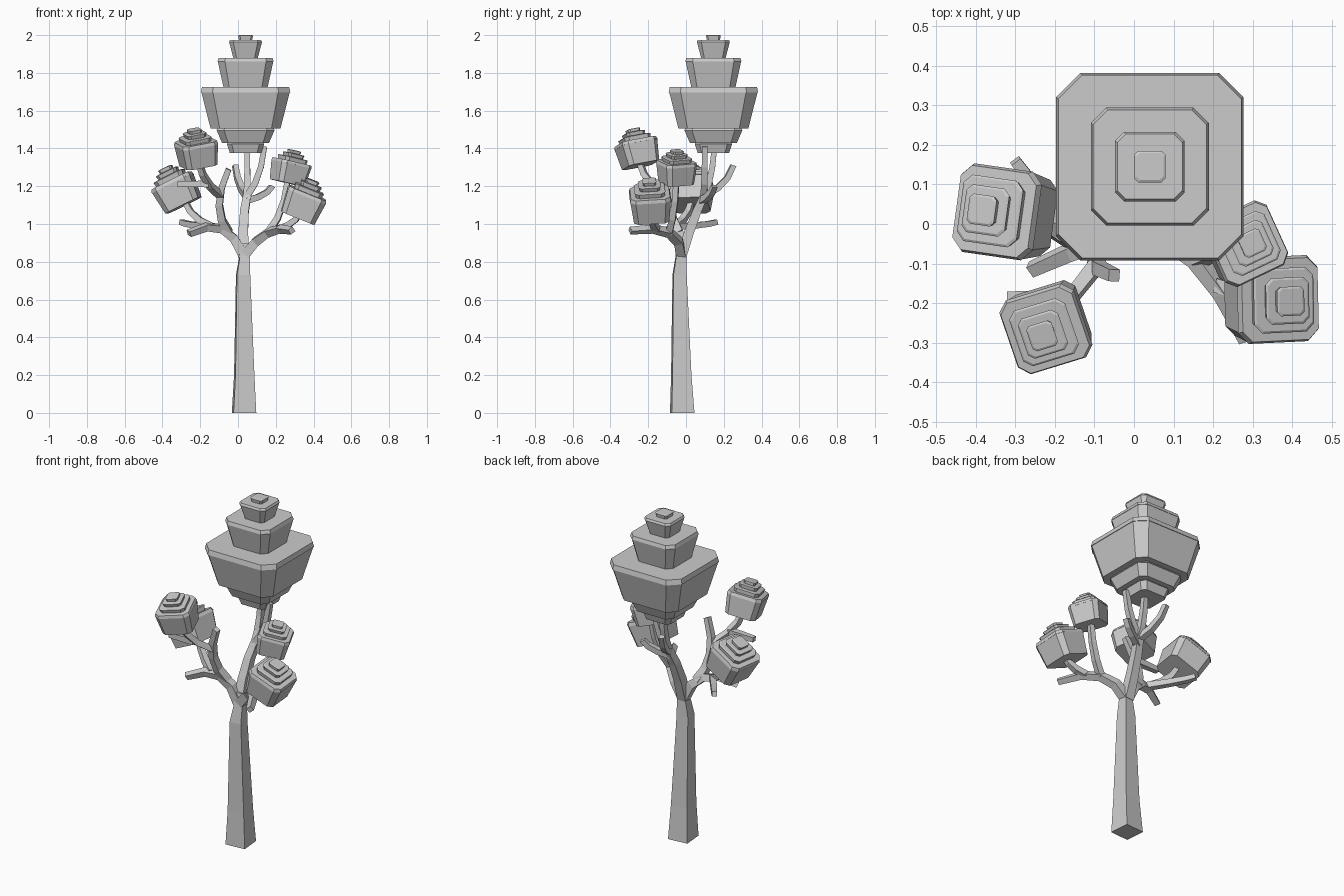
import bpy, bmesh
from math import radians
from mathutils import Vector, Quaternion

if "Cube" in bpy.data.objects:
    bpy.data.objects.remove(bpy.data.objects["Cube"])

UP = Vector((0, 0, 1))
SQUARE = ((1, 1), (-1, 1), (-1, -1), (1, -1))


def loft(name, rings):
    """Skin a stack of equal-sized point rings and cap both ends."""
    bm = bmesh.new()
    loops = [[bm.verts.new(p) for p in r] for r in rings]
    n = len(loops[0])
    for a, b in zip(loops, loops[1:]):
        for i in range(n):
            j = (i + 1) % n
            bm.faces.new((a[i], a[j], b[j], b[i]))
    bm.faces.new(loops[0][::-1])
    bm.faces.new(loops[-1])
    bmesh.ops.recalc_face_normals(bm, faces=bm.faces)
    me = bpy.data.meshes.new(name)
    bm.to_mesh(me)
    bm.free()
    ob = bpy.data.objects.new(name, me)
    bpy.context.collection.objects.link(ob)


curves = {}


def on_curve(name, t):
    a, b, c = curves[name]
    return a * (1 - t) ** 2 + b * 2 * t * (1 - t) + c * t * t


def branch(name, start, end, bend=None, r0=0.018, r1=0.014, steps=3):
    """Tapered square tube on a bent path; by default it runs outward, then rises."""
    start, end = Vector(start), Vector(end)
    if bend is None:
        bend = start.lerp(end, 0.8)
        bend.z = start.z + (end.z - start.z) * 0.33
    a, b, c = curves[name] = (start, Vector(bend), end)
    first = (b - a).normalized()
    side = Vector((0, 1, 0)) if abs(first.x) > 0.7 else Vector((1, 0, 0))
    rings = []
    for i in range(steps + 1):
        t = i / steps
        p = on_curve(name, t)
        d = (b - a).lerp(c - b, t).normalized()
        side = (side - d * side.dot(d)).normalized()
        r = r0 + (r1 - r0) * t
        rings.append([p + (side * u + d.cross(side) * v) * r for u, v in SQUARE])
    loft(name, rings)


def crown(name, centre, axis, spin, size, tiers, top, bevel):
    """Stepped foliage: each tier flares upward and ends in a bevelled rim."""
    q = UP.rotation_difference(Vector(axis)) @ Quaternion(UP, radians(spin))
    rings = []
    for i, (low, high, z) in enumerate(tiers):
        z1 = tiers[i + 1][2] if i + 1 < len(tiers) else top
        rim = z1 - (z1 - z) * 0.13
        for h, level in ((low, z), (high * 0.985, rim), (high, rim), (high - bevel, z1)):
            c = h * 0.74
            ring = []
            for k in range(4):
                turn = Quaternion(UP, radians(90 * k))
                for x, y in ((h, c), (c, h)):
                    p = turn @ Vector((x, y, 0)) + UP * level
                    ring.append(Vector(centre) + q @ (p * size))
            rings.append(ring)
    loft(name, rings)


# trunk: slightly turned square, tapering up to the fork
fork = Vector((0.03, -0.025, 0.83))
trunk = []
for x, y, z, h in ((0.032, -0.02, 0, 0.06), (0.033, -0.025, 0.2, 0.05),
                   (0.027, -0.034, 0.73, 0.035), (0.035, -0.027, 0.83, 0.026),
                   (0.03, -0.02, 0.9, 0.023)):
    trunk.append([Vector((x + h * (a - b * 0.08), y + h * (b + a * 0.08), z)) for a, b in SQUARE])
loft("trunk", trunk)

# main limbs
branch("left_limb", fork, (-0.26, -0.115, 0.95), (-0.06, -0.02, 1.06), 0.026, 0.016, 4)
branch("right_limb", fork, (0.285, -0.295, 0.965), (0.16, -0.02, 1.01), 0.026, 0.015, 4)
branch("middle_limb", fork, (0.05, 0.10, 1.16), (0.02, 0.04, 1.04), 0.028, 0.02)
branch("front_left_limb", on_curve("left_limb", 0.35), (-0.05, -0.13, 1.29),
       (-0.15, -0.10, 1.08), 0.022, 0.015, 4)

# twigs: parent, position along it, tip
for name, parent, t, tip in (
        ("left_rear_twig", "left_limb", 0.65, (-0.30, 0.16, 1.01)),
        ("left_crown_twig", "left_limb", 0.65, (-0.28, 0.03, 1.12)),
        ("front_left_crown_twig", "front_left_limb", 0.65, (-0.21, -0.25, 1.34)),
        ("front_left_twig", "front_left_crown_twig", 0.4, (-0.32, -0.185, 1.21)),
        ("right_crown_twig", "right_limb", 0.7, (0.33, -0.19, 1.06)),
        ("right_upper_twig", "right_limb", 0.5, (0.265, -0.05, 1.24)),
        ("middle_rear_twig", "middle_limb", 0.95, (-0.015, 0.25, 1.31)),
        ("middle_side_twig", "middle_limb", 0.85, (0.18, 0.15, 1.20)),
        ("middle_right_twig", "middle_limb", 0.95, (0.14, 0.10, 1.41)),
        ("top_crown_twig", "middle_limb", 0.95, (0.05, 0.15, 1.40))):
    branch(name, on_curve(parent, t), tip)

# large top crown: lower half width, upper half width, height of each tier
crown("top_crown", (0.04, 0.145, 0), UP, 0, 1,
      ((0.083, 0.10, 1.375), (0.125, 0.155, 1.43), (0.185, 0.237, 1.505),
       (0.117, 0.149, 1.725), (0.065, 0.088, 1.88), (0.035, 0.04, 1.975)), 2.0, 0.006)

# small tilted crowns share one shape
small = ((0.86, 1, -1), (0.7, 0.75, 0.3), (0.48, 0.54, 0.55), (0.31, 0.34, 0.78))
for name, centre, axis, spin, size in (
        ("front_left_crown", (-0.221, -0.262, 1.408), (-0.12, -0.22, 0.97), 18, 0.10),
        ("left_crown", (-0.338, 0.03, 1.20), (-0.44, 0.05, 0.9), -8, 0.113),
        ("right_crown", (0.357, -0.19, 1.135), (0.38, -0.05, 0.93), 2, 0.109),
        ("right_upper_crown", (0.28, -0.05, 1.305), (0.22, 0.02, 0.97), 25, 0.09)):
    crown(name, centre, axis, spin, size, small, 0.97, 0.05)
